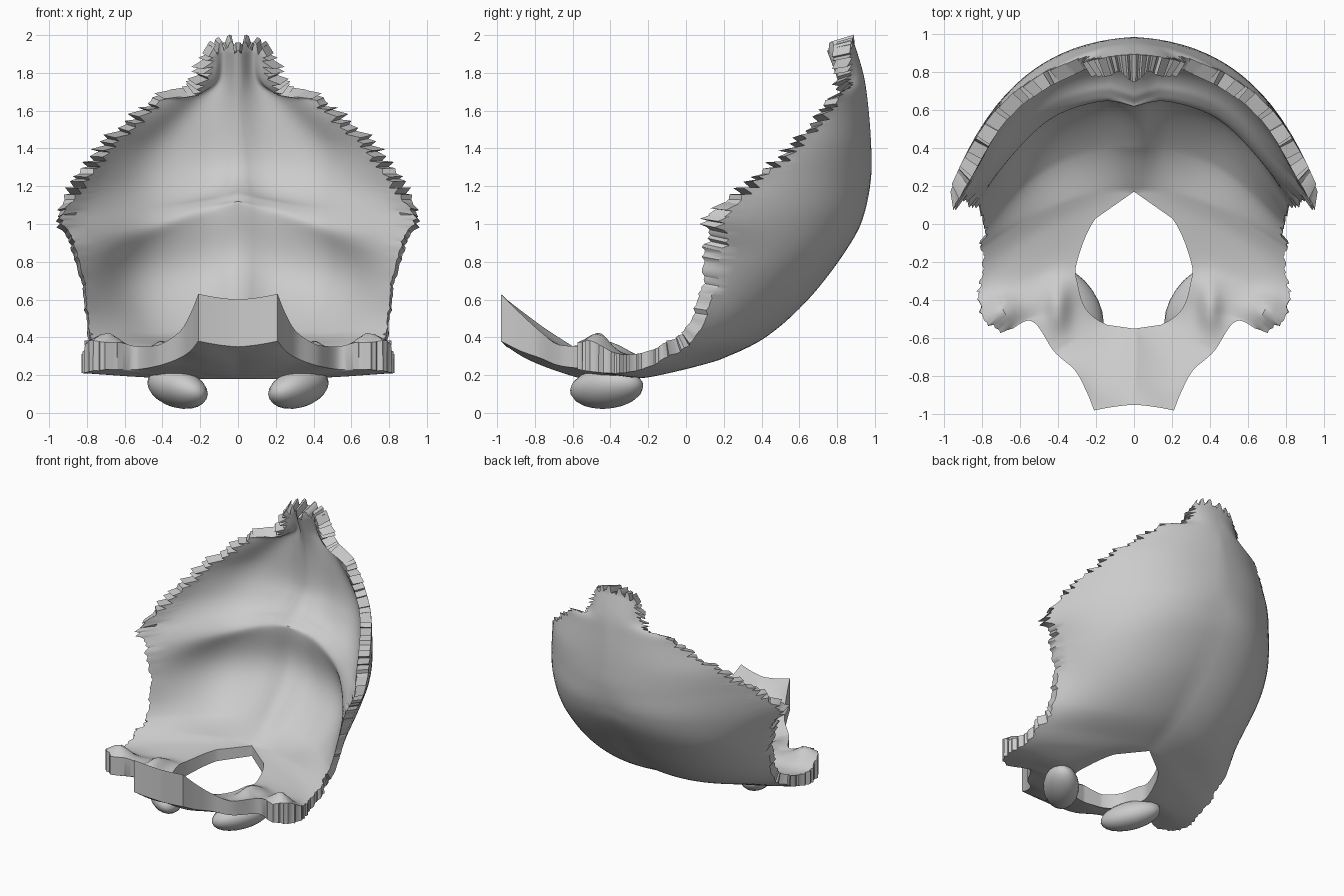
import bpy, bmesh, math, random
from mathutils import Vector

random.seed(4)
if "Cube" in bpy.data.objects:
    bpy.data.objects.remove(bpy.data.objects["Cube"])

bone = bpy.data.materials.new("bone_grey")
bone.use_nodes = True
colour = (0.6, 0.6, 0.6, 1)
bone.diffuse_color = colour
bone.node_tree.nodes["Principled BSDF"].inputs["Base Color"].default_value = colour

# Cross-sections of the left half: inner point, middle point, outer point, thickness
VAULT = [
    ((0, .89, 1.96), (.09, .885, 1.95), (.17, .87, 1.92), .10),
    ((0, .94, 1.79), (.11, .93, 1.78), (.20, .89, 1.77), .09),
    ((0, .965, 1.62), (.22, .92, 1.65), (.43, .82, 1.66), .08),
    ((0, .98, 1.42), (.40, .88, 1.44), (.69, .64, 1.45), .08),
    ((0, .98, 1.25), (.50, .83, 1.24), (.85, .42, 1.24), .08),
    ((0, .95, 1.08), (.55, .78, 1.04), (.94, .23, 1.03), .08),
    ((0, .89, .93), (.56, .68, .82), (.87, .20, .84), .08),
    ((0, .70, .67), (.50, .52, .57), (.82, .15, .64), .07),
    ((0, .45, .43), (.42, .33, .38), (.80, .05, .41), .07),
]
BASE = [
    ((0, .17, .28), (.36, .12, .28), (.79, -.12, .28), .08),
    ((.20, .03, .24), (.45, -.05, .23), (.80, -.28, .22), .09),
    ((.30, -.20, .19), (.50, -.25, .19), (.80, -.42, .21), .11),
    ((.295, -.32, .18), (.48, -.38, .20), (.70, -.57, .23), .13),
    ((.25, -.45, .18), (.38, -.47, .20), (.54, -.51, .23), .12),
    ((.14, -.53, .18), (.28, -.59, .22), (.42, -.67, .25), .11),
    ((0, -.55, .18), (.17, -.69, .23), (.31, -.77, .29), .14),
    ((0, -.75, .25), (.14, -.85, .29), (.25, -.88, .33), .20),
    ((0, -.95, .35), (.10, -.96, .36), (.21, -.98, .38), .25),
]
SECTIONS = VAULT + BASE
STEPS, COLS = 12, 16


def spline(values, k, t):
    """Smooth interpolation through a list of vectors or numbers."""
    last = len(values) - 1
    a, b, c, d = (values[min(max(k + n, 0), last)] for n in (-1, 0, 1, 2))
    return b + ((c - a) + ((a * 2 - b * 5 + c * 4 - d) + (b * 3 - a - c * 3 + d) * t) * t) * t / 2


def bump(value, centre, width):
    return math.exp(-((value - centre) / width) ** 2)


def finish(obj, angle):
    obj.data.materials.append(bone)
    bpy.ops.object.select_all(action="DESELECT")
    obj.select_set(True)
    bpy.context.view_layer.objects.active = obj
    bpy.ops.object.shade_smooth_by_angle(angle=math.radians(angle))


# Outer surface grid, swept from the crown down and forward to the basilar end
tracks = [[Vector(s[n]) for s in SECTIONS] for n in range(3)]
thick = [s[3] for s in SECTIONS]
outer, depth, along = [], [], []
for i in range((len(SECTIONS) - 1) * STEPS + 1):
    k, t = divmod(i, STEPS)
    t /= STEPS
    a, m, c = (spline(track, k, t) for track in tracks)
    if k in (9, 14):                              # straight ends of the opening
        a = tracks[0][k].lerp(tracks[0][k + 1], t)
    a.x = max(a.x, 0)
    row = []
    for j in range(COLS + 1):
        u = j / COLS
        p = a * (1 - u) * (1 - 2 * u) + m * 4 * u * (1 - u) + c * u * (2 * u - 1)
        p.x = max(p.x, 0)
        row.append(p)
    outer.append(row)
    depth.append(spline(thick, k, t))
    along.append(i / STEPS)


# Inner surface, thickened by the midline and transverse ridges
def inward(i, j):
    down = outer[min(i + 1, len(outer) - 1)][j] - outer[max(i - 1, 0)][j]
    across = outer[i][min(j + 1, COLS)] - outer[i][max(j - 1, 0)]
    n = across.cross(down).normalized()
    if n.dot(Vector((-.3, -.6, .4))) < 0:
        n.negate()
    if j == 0:
        n.x = 0
    # the lower side margin is cut to face forward
    face = .75 * (j / COLS) ** 3 * min(max(along[i] - 4, 0), 1)
    n = n.lerp(Vector((.1, -1, .1)), face)
    blend = min(max((along[i] - 7.5) / 1.5, 0), 1)
    return n.lerp(Vector((0, 0, 1)), blend).normalized()


inner = []
for i, row in enumerate(outer):
    new = []
    for j, p in enumerate(row):
        u, d = j / COLS, depth[i]
        if along[i] < len(VAULT):
            fade = min(1, len(VAULT) - along[i])
            d += .05 * bump(p.x, 0, .09) * fade
            rise = p.z - .97 + .08 * u
            d += .2 * bump(rise, 0, .24 if rise > 0 else .18) * (1 - .9 * u ** 3)
            d -= .03 * bump(u, .5, .25) * fade
        elif along[i] < 14:
            # jugular process and the tubercle beside the opening
            d += .09 * bump(p.x, .70, .09) * bump(p.y, -.46, .08)
            d += .06 * bump(p.x, .40, .06) * bump(p.y, -.44, .12)
        q = p + inward(i, j) * d
        q.x = 0 if p.x < 1e-5 else max(q.x, 0.001)
        new.append(q)
    inner.append(new)

# Interlocking suture teeth on the vault margin, rough edge on the lower margin
cluster = 0
for i in range(len(outer)):
    s = along[i]
    if s > 12.5:
        continue
    if i % 5 == 0:
        cluster = random.uniform(-.02, .02)
    out = (outer[i][-1] - outer[i][-3]).normalized()
    slide = 0
    if s < 5.3:
        push = random.uniform(.03, .08) if i % 2 else random.uniform(-.02, .02)
        slide = random.uniform(-.012, .012)
    else:
        push = random.uniform(-.012, .012)
    step = outer[min(i + 1, len(outer) - 1)][-1] - outer[max(i - 1, 0)][-1]
    move = out * (push + cluster) + step.normalized() * slide
    outer[i][-1] = outer[i][-1] + move
    inner[i][-1] = inner[i][-1] + move * random.uniform(.75, 1.1)

# Crown teeth
for j in range(1, COLS + 1):
    lift = random.uniform(.02, .045) if j // 3 % 2 else random.uniform(-.02, .01)
    for grid in (outer, inner):
        grid[0][j].z += lift

# Shell mesh: two skins joined by the margin, foramen and end walls
bm = bmesh.new()
A, B = [[[bm.verts.new(p) for p in row] for row in grid] for grid in (outer, inner)]


def quad(*verts):
    bm.faces.new(verts)


for i in range(len(outer) - 1):
    for j in range(COLS):
        quad(A[i][j], A[i][j + 1], A[i + 1][j + 1], A[i + 1][j])
        quad(B[i][j], B[i + 1][j], B[i + 1][j + 1], B[i][j + 1])
    quad(A[i][-1], B[i][-1], B[i + 1][-1], A[i + 1][-1])
    if max(A[i][0].co.x, A[i + 1][0].co.x) > 1e-5:
        quad(A[i][0], A[i + 1][0], B[i + 1][0], B[i][0])
for j in range(COLS):
    quad(A[0][j], B[0][j], B[0][j + 1], A[0][j + 1])
    quad(A[-1][j], A[-1][j + 1], B[-1][j + 1], B[-1][j])
bmesh.ops.recalc_face_normals(bm, faces=bm.faces)
mesh = bpy.data.meshes.new("cranial_bone_shell")
bm.to_mesh(mesh)
bm.free()
shell = bpy.data.objects.new("cranial_bone_shell", mesh)
bpy.context.collection.objects.link(shell)
finish(shell, 35)
mirror = shell.modifiers.new("mirror", "MIRROR")
mirror.use_mirror_merge = True
mirror.merge_threshold = 0.0005

# Rounded joint lumps on the underside, converging toward the front
for side, sx in (("left", 1), ("right", -1)):
    bpy.ops.mesh.primitive_uv_sphere_add(
        segments=20, ring_count=12, location=(.32 * sx, -.42, .13),
        rotation=(math.radians(8), math.radians(-25 * sx), math.radians(-38 * sx)))
    condyle = bpy.context.object
    condyle.name = side + "_condyle"
    condyle.scale = (.13, .22, .10)
    finish(condyle, 40)
